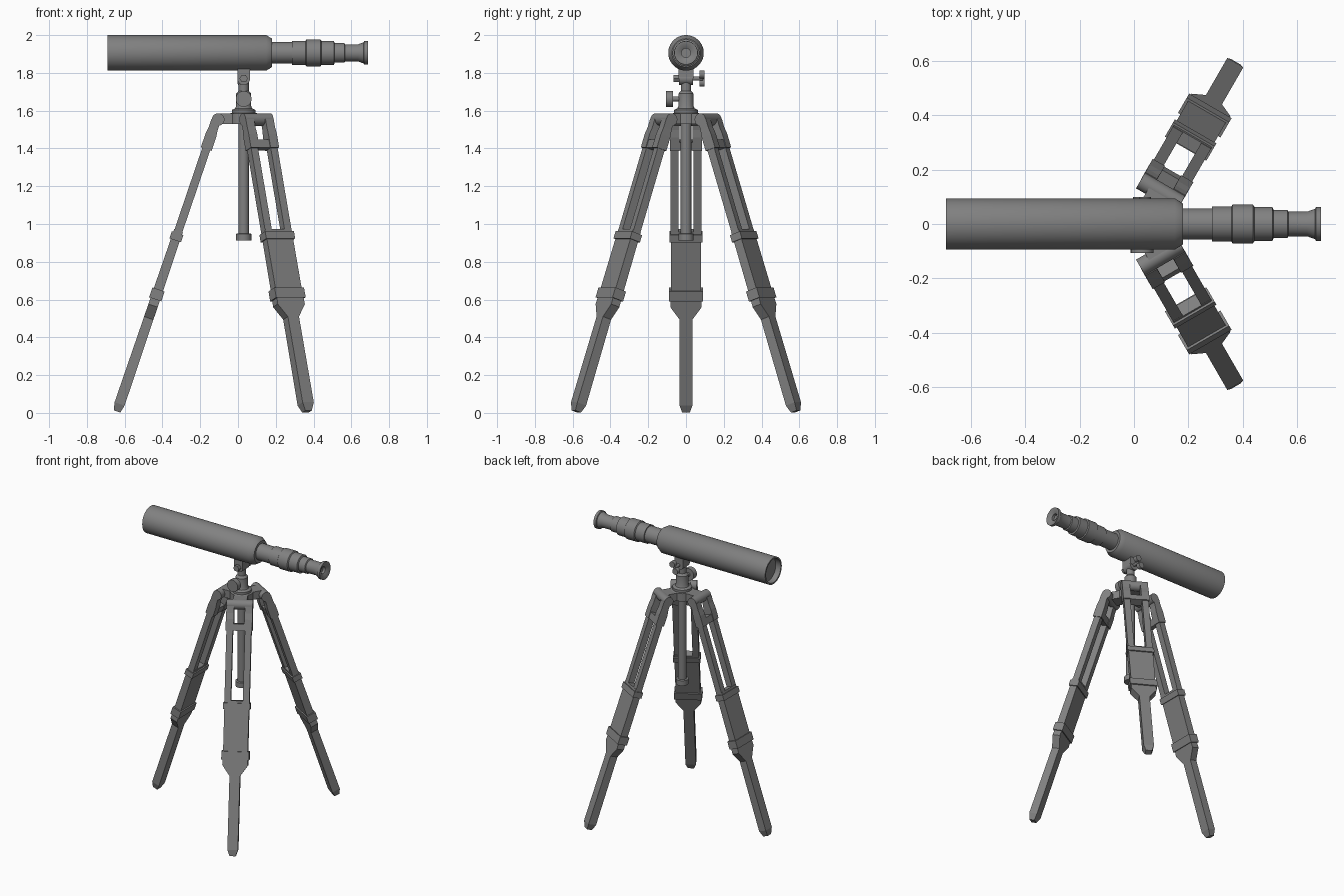
import bpy, bmesh, math
from mathutils import Matrix, Vector

if "Cube" in bpy.data.objects:
    bpy.data.objects.remove(bpy.data.objects["Cube"])

grey = bpy.data.materials.new("mid_grey")
grey.use_nodes = True
COLOUR = (0.22, 0.22, 0.22, 1)
grey.diffuse_color = COLOUR
grey.node_tree.nodes["Principled BSDF"].inputs["Base Color"].default_value = COLOUR

T = Matrix.Translation
CX = 0.03          # tripod axis
TUBE_Z = 1.906     # optical axis height
ALONG_X = Matrix.Rotation(math.pi / 2, 4, "Y")
ALONG_Y = Matrix.Rotation(-math.pi / 2, 4, "X")


def finish(name, bm, matrix, smooth=False):
    bmesh.ops.recalc_face_normals(bm, faces=bm.faces)
    mesh = bpy.data.meshes.new(name)
    bm.to_mesh(mesh)
    bm.free()
    mesh.materials.append(grey)
    obj = bpy.data.objects.new(name, mesh)
    bpy.context.collection.objects.link(obj)
    obj.matrix_world = matrix
    if smooth:
        bpy.ops.object.select_all(action="DESELECT")
        obj.select_set(True)
        bpy.context.view_layer.objects.active = obj
        bpy.ops.object.shade_smooth_by_angle(angle=math.radians(35))
    return obj


def lathe(name, profile, matrix, steps=40):
    """Spin (radius, height) points around local z."""
    bm = bmesh.new()
    verts = [bm.verts.new((r, 0, h)) for r, h in profile]
    edges = [bm.edges.new(pair) for pair in zip(verts, verts[1:])]
    bmesh.ops.spin(bm, geom=verts + edges, cent=(0, 0, 0), axis=(0, 0, 1),
                   angle=math.tau, steps=steps)
    bmesh.ops.remove_doubles(bm, verts=bm.verts, dist=0.0001)
    return finish(name, bm, matrix, True)


def rod(name, radius, low, high, matrix, steps=28):
    return lathe(name, [(0, low), (radius, low), (radius, high), (0, high)], matrix, steps)


def box(name, low, high, matrix):
    bm = bmesh.new()
    bmesh.ops.create_cube(bm, size=1)
    low, high = Vector(low), Vector(high)
    for v in bm.verts:
        v.co = (low + high) / 2 + v.co * (high - low)
    return finish(name, bm, matrix)


def loft(name, sections, matrix):
    """Stack of rectangles given as (height, half thickness, half width)."""
    bm = bmesh.new()
    rings = [[bm.verts.new((a * x, b * y, h)) for a, b in ((1, 1), (-1, 1), (-1, -1), (1, -1))]
             for h, x, y in sections]
    for lower, upper in zip(rings, rings[1:]):
        for i in range(4):
            j = (i + 1) % 4
            bm.faces.new((lower[i], lower[j], upper[j], upper[i]))
    bm.faces.new(rings[0])
    bm.faces.new(rings[-1])
    return finish(name, bm, matrix)


# Main tube, open at the front with a recessed lens
axis = T((0, 0, TUBE_Z)) @ ALONG_X
lathe("main_tube", [(0, -0.65), (0.083, -0.65), (0.083, -0.69), (0.094, -0.69),
                    (0.094, 0.15), (0.075, 0.18), (0, 0.18)], axis, 56)

# Stepped draw tubes and flared eyepiece with a sight hole
lathe("eyepiece", [(0.057, 0.17), (0.057, 0.287), (0.064, 0.287), (0.064, 0.357),
                   (0.071, 0.362), (0.071, 0.437), (0.063, 0.442), (0.063, 0.508),
                   (0.052, 0.512), (0.052, 0.563), (0.045, 0.567), (0.045, 0.635),
                   (0.056, 0.665), (0.062, 0.668), (0.062, 0.687), (0.05, 0.687),
                   (0.024, 0.672), (0.024, 0.655), (0, 0.655)], axis)

# Centre column, hub and neck
centre = T((CX, 0, 0))
lathe("centre_column", [(0, 0.912), (0.041, 0.912), (0.041, 0.948), (0.028, 0.95),
                        (0.028, 1.56), (0, 1.56)], centre)
lathe("hub", [(0, 1.53), (0.075, 1.53), (0.075, 1.585), (0.063, 1.588), (0.063, 1.604),
              (0.045, 1.612), (0.04, 1.625), (0.04, 1.69), (0.027, 1.705),
              (0.027, 1.79), (0, 1.79)], centre)

# Tilt head, saddle and knobs
rod("tilt_joint", 0.034, -0.038, 0.038, T((CX, 0, 1.77)) @ ALONG_Y)
box("tube_saddle", (-0.033, -0.04, 1.77), (0.033, 0.04, 1.835), centre)
rod("tilt_bolt", 0.011, -0.06, 0.09, T((CX, 0, 1.77)) @ ALONG_Y)
rod("tilt_bolt_head", 0.022, -0.065, -0.036, T((CX, 0, 1.77)) @ ALONG_Y, 6)
for side in (-1, 1):
    lobe = T((CX + side * 0.012, 0.085, 1.77 + side * 0.022))
    rod("wing_nut_lobe", 0.021, -0.014, 0.014, lobe @ ALONG_Y)
rod("pan_knob_shaft", 0.014, -0.08, 0, T((CX, 0, 1.662)) @ ALONG_Y)
rod("pan_knob", 0.042, -0.106, -0.07, T((CX, 0, 1.662)) @ ALONG_Y)

# Three splayed legs
LEAN = math.atan(0.34)
for angle in (60, 180, 300):
    radial = centre @ Matrix.Rotation(math.radians(angle), 4, "Z")
    leg = radial @ T((0.673, 0, 0)) @ Matrix.Rotation(-LEAN, 4, "Y")

    # Hub arm and hinge
    box("hub_arm", (0, -0.045, 1.53), (0.135, 0.045, 1.585), radial)
    rod("leg_hinge", 0.033, -0.085, 0.085, T((0.135, 0, 1.553)) @ ALONG_Y)\
        .matrix_world = radial @ T((0.135, 0, 1.553)) @ ALONG_Y

    # Lower leg widening into a solid block
    loft("lower_leg", [(0.008, 0.018, 0.02), (0.05, 0.028, 0.034), (0.53, 0.026, 0.034),
                       (0.6, 0.026, 0.083), (0.65, 0.026, 0.08), (1.02, 0.024, 0.08)], leg)

    # Clamp bands
    box("lower_band", (-0.034, -0.09, 0.635), (0.034, 0.09, 0.69), leg)
    box("upper_band", (-0.032, -0.088, 0.965), (0.032, 0.088, 1.005), leg)
    box("cross_brace", (-0.026, -0.08, 1.475), (0.026, 0.08, 1.52), leg)

    # Twin rails with metal end brackets
    for side in (-1, 1):
        offset = leg @ T((0, side * 0.06, 0))
        box("leg_rail", (-0.022, -0.021, 0.98), (0.022, 0.021, 1.63), offset)
        loft("rail_bracket", [(1.475, 0.03, 0.026), (1.55, 0.03, 0.026),
                              (1.59, 0.025, 0.025), (1.635, 0.025, 0.025)], offset)
